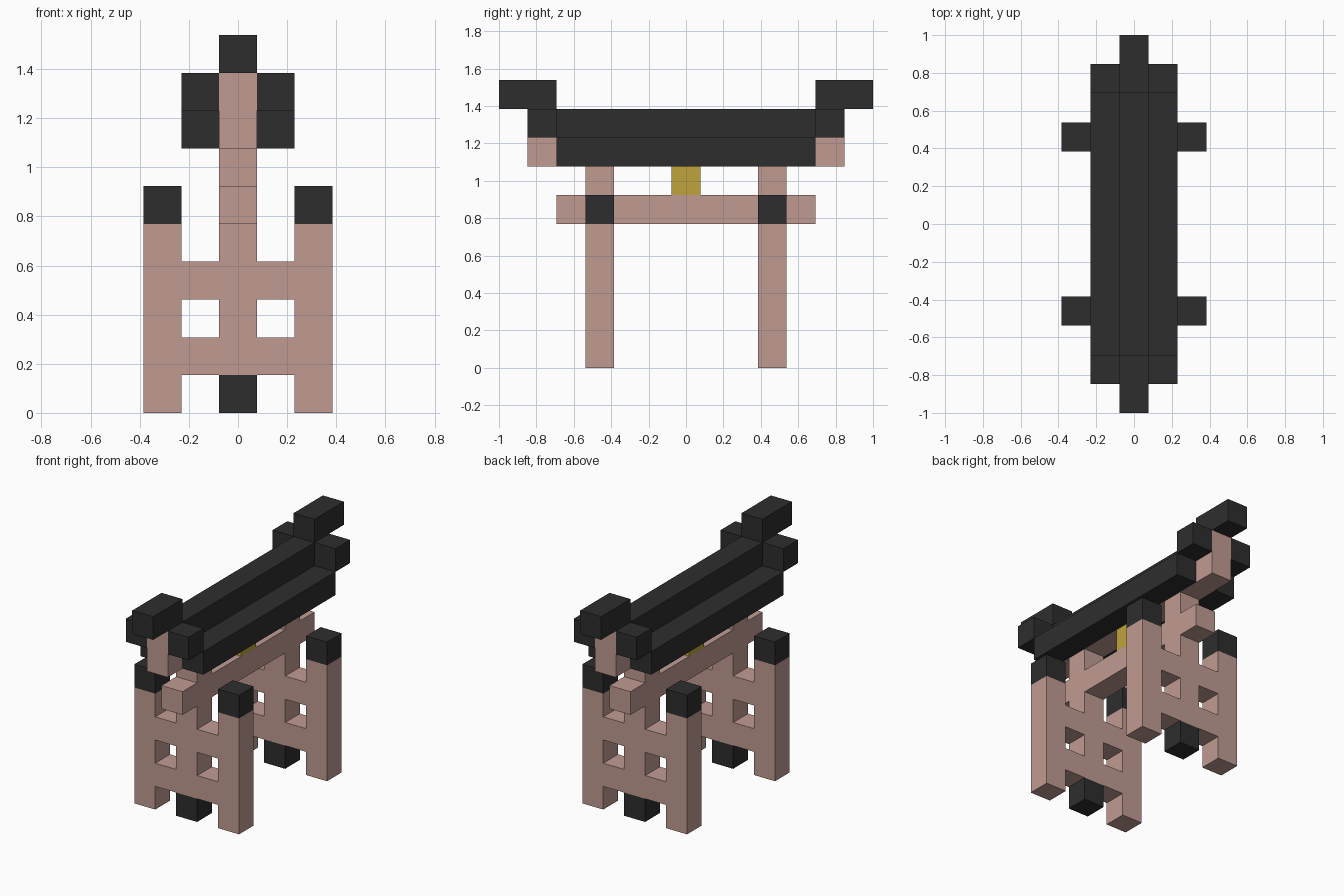
import bpy
import bmesh
from itertools import product
from mathutils import Vector

UNIT = 2 / 13  # side of one block

cube = bpy.data.objects.get("Cube")
if cube:
    bpy.data.objects.remove(cube, do_unlink=True)


def make_material(name, rgb):
    mat = bpy.data.materials.new(name)
    mat.use_nodes = True
    color = (*rgb, 1)
    mat.diffuse_color = color
    bsdf = mat.node_tree.nodes["Principled BSDF"]
    bsdf.inputs["Base Color"].default_value = color
    bsdf.inputs["Roughness"].default_value = 0.9
    return mat


pink = make_material("dusty pink", (0.53, 0.33, 0.29))
black = make_material("charcoal black", (0.027, 0.027, 0.027))
gold = make_material("old gold", (0.52, 0.37, 0.045))


def part(name, mat, *spans):
    """Join block spans ((x0, x1), (y0, y1), (z0, z1)), ends included, into one shell."""
    cells = set()
    for span in spans:
        cells.update(product(*(range(a, b + 1) for a, b in span)))
    bm = bmesh.new()
    for cell in cells:
        center = Vector(cell) + Vector((0, 0, 0.5))
        for axis, sign in product(range(3), (-1, 1)):
            step = Vector((0, 0, 0))
            step[axis] = sign
            if tuple(int(c) for c in Vector(cell) + step) in cells:
                continue
            u = Vector((0, 0, 0))
            u[(axis + 1) % 3] = 0.5
            v = step.cross(u)
            mid = center + step / 2
            corners = (mid - u - v, mid + u - v, mid + u + v, mid - u + v)
            bm.faces.new([bm.verts.new(c * UNIT) for c in corners])
    bmesh.ops.remove_doubles(bm, verts=bm.verts, dist=0.001)
    bmesh.ops.recalc_face_normals(bm, faces=bm.faces)
    mesh = bpy.data.meshes.new(name)
    bm.to_mesh(mesh)
    bm.free()
    mesh.materials.append(mat)
    obj = bpy.data.objects.new(name, mesh)
    bpy.context.collection.objects.link(obj)


MID = (0, 0)

# Parts repeated at both ends of the gate
for side, end in ((-1, "front"), (1, "back")):
    row = (3 * side, 3 * side)
    tip = (5 * side, 5 * side)

    # Lattice of pillar, outer posts and two crossbars
    part(f"{end}_lattice", pink,
         (MID, row, (1, 4)),
         ((-2, -2), row, (0, 4)), ((2, 2), row, (0, 4)),
         ((-2, 2), row, (1, 1)), ((-2, 2), row, (3, 3)))
    part(f"{end}_pillar_foot", black, (MID, row, MID))
    part(f"{end}_pillar_top", pink, (MID, row, (6, 6)))
    for x, hand in ((-2, "right"), (2, "left")):
        part(f"{end}_{hand}_post_cap", black, ((x, x), row, (5, 5)))

    # Upturned roof end
    part(f"{end}_lintel_riser", pink, (MID, tip, (8, 8)))
    for x, hand in ((-1, "right"), (1, "left")):
        part(f"{end}_{hand}_eave_tip", black, ((x, x), tip, (8, 8)))
    part(f"{end}_ridge_tip", black,
         (MID, tuple(sorted((5 * side, 6 * side))), (9, 9)))

# Long beams
part("tie_beam", pink, (MID, (-4, 4), (5, 5)))
part("center_plaque", gold, (MID, MID, (6, 6)))
part("lintel", pink, (MID, (-5, 5), (7, 7)))
part("roof_ridge", black, (MID, (-4, 4), (8, 8)))
for x, hand in ((-1, "right"), (1, "left")):
    part(f"{hand}_eave", black, ((x, x), (-4, 4), (7, 7)))
